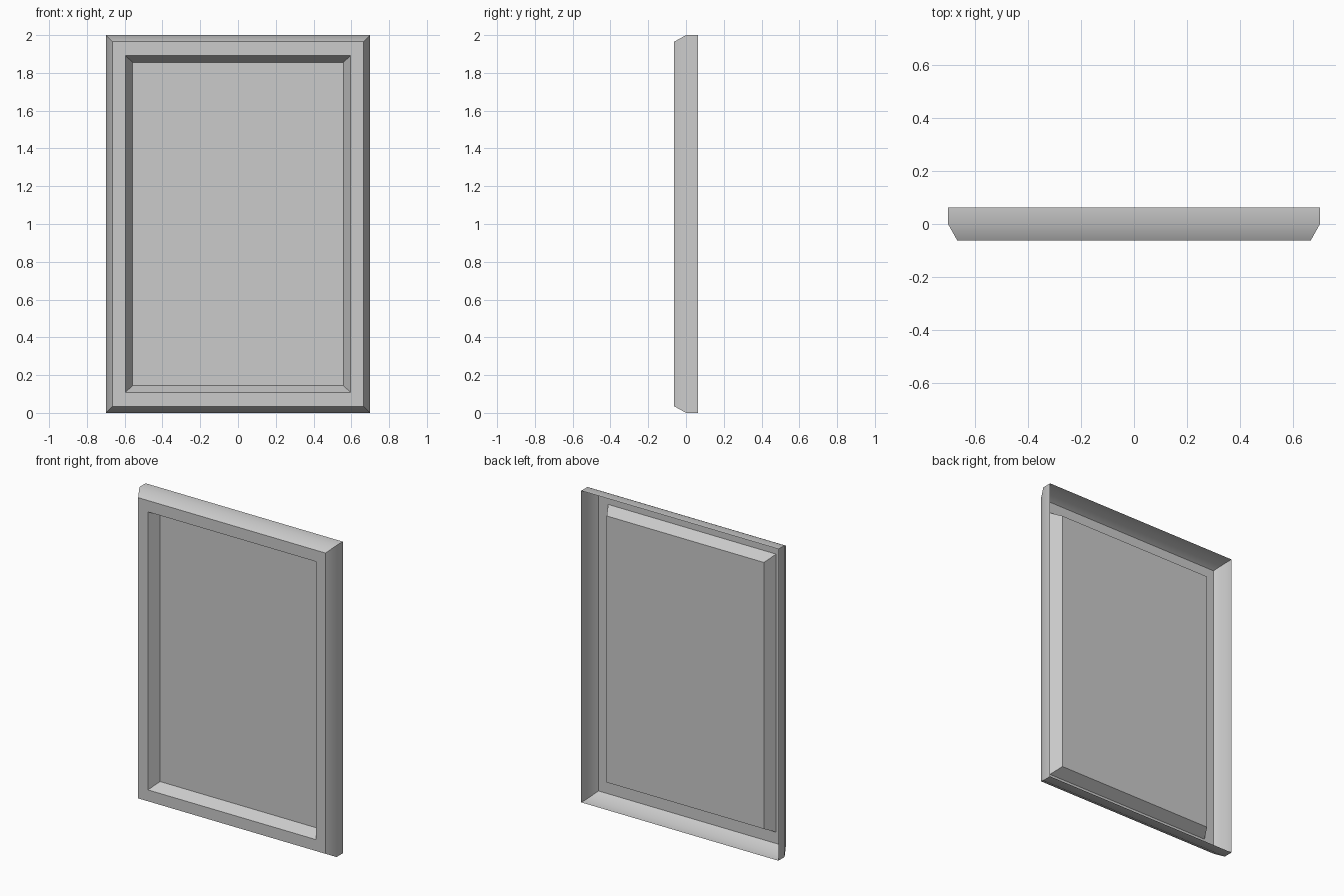
import bpy, bmesh, math

if "Cube" in bpy.data.objects:
    bpy.data.objects.remove(bpy.data.objects["Cube"])

# Stepped rectangular profile: (half width, half height, y), from back rim to panel
RINGS = [
    (0.70, 1.00, 0.0625),     # open back rim
    (0.70, 1.00, 0.0),        # side wall ends
    (0.665, 0.965, -0.0625),  # chamfer meets the front
    (0.596, 0.892, -0.0625),  # inner edge of the front border
    (0.558, 0.855, 0.007),    # sloped reveal meets the panel
]


def build_shell(name, rings):
    """Bridge concentric rectangles and close the last one with a flat panel."""
    bm = bmesh.new()
    loops = [[bm.verts.new((sx * w, y, 1 + sz * h))
              for sx, sz in ((-1, -1), (1, -1), (1, 1), (-1, 1))]
             for w, h, y in rings]
    for a, b in zip(loops, loops[1:]):
        for i in range(4):
            j = (i + 1) % 4
            bm.faces.new((a[i], a[j], b[j], b[i]))
    bm.faces.new(loops[-1])
    mesh = bpy.data.meshes.new(name)
    bm.to_mesh(mesh)
    bm.free()
    obj = bpy.data.objects.new(name, mesh)
    bpy.context.collection.objects.link(obj)
    return obj


# Framed panel, an open-backed sheet with a softly shaded outer bend
frame = build_shell("framed_panel", RINGS)
bpy.context.view_layer.objects.active = frame
frame.select_set(True)
bpy.ops.object.shade_smooth_by_angle(angle=math.radians(32))
